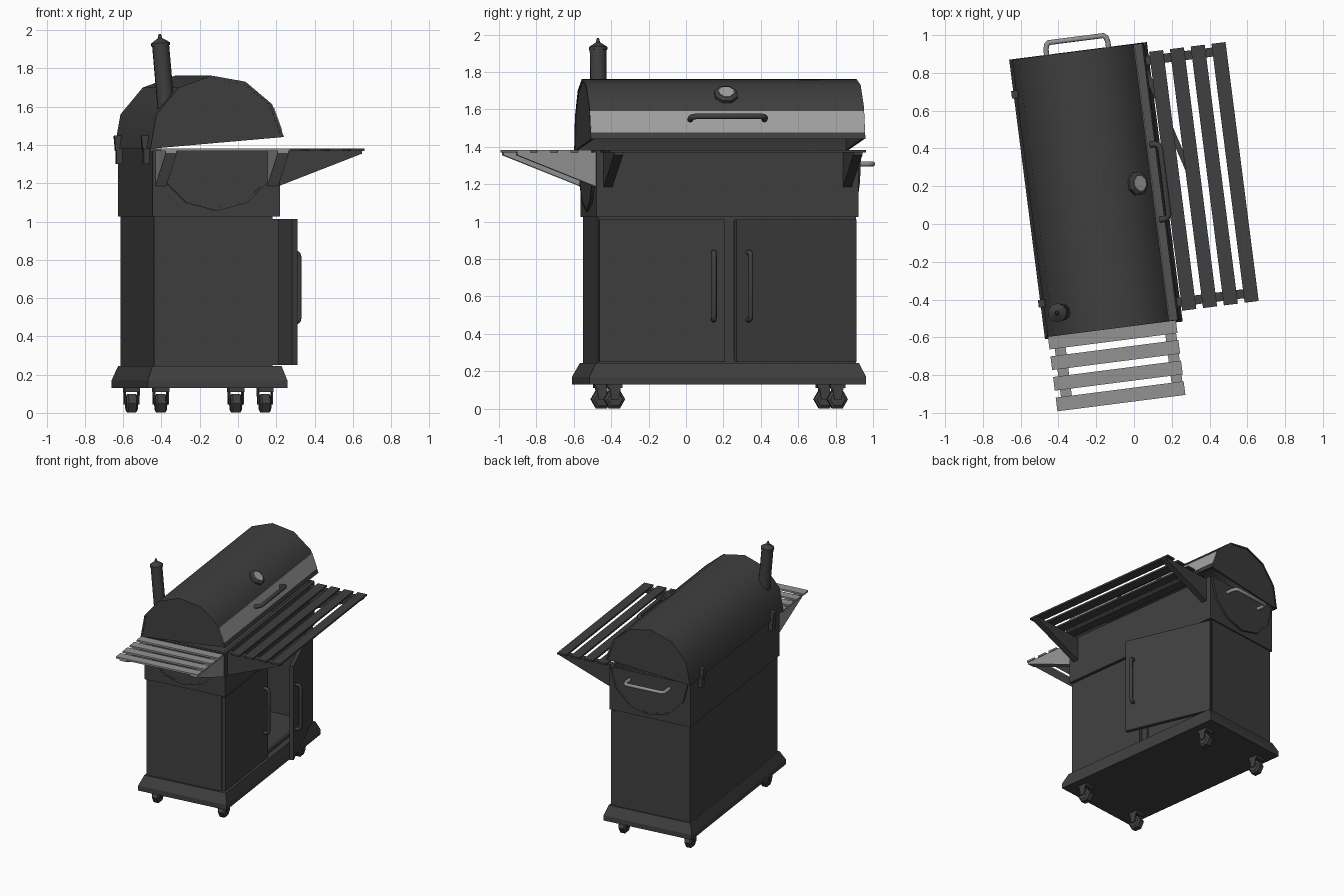
import bpy, bmesh, math
from mathutils import Matrix, Vector

if "Cube" in bpy.data.objects:
    bpy.data.objects.remove(bpy.data.objects["Cube"])

# Whole grill is turned a little on the ground
ROOT = Matrix.Rotation(math.radians(7.3), 4, 'Z')
ID = Matrix.Identity(4)


def about(point, deg, axis):
    p = Matrix.Translation(point)
    return p @ Matrix.Rotation(math.radians(deg), 4, axis) @ p.inverted()


LID = about((-0.53, 0, 1.38), -5, 'Y')       # lid stands slightly open
DOOR = about((0.15, 0.9, 0), 16, 'Z')        # far door stands ajar


def material(name, v):
    m = bpy.data.materials.new(name)
    m.diffuse_color = (v, v, v, 1)
    m.use_nodes = True
    m.node_tree.nodes["Principled BSDF"].inputs["Base Color"].default_value = m.diffuse_color
    return m


BLACK = material("charcoal_paint", 0.05)
STEEL = material("brushed_steel", 0.36)
GREY = material("grey_metal", 0.29)


def add_mesh(name, mesh, mat, M=ID, smooth=None):
    mesh.transform(ROOT @ M)
    mesh.materials.clear()
    mesh.materials.append(mat)
    ob = bpy.data.objects.new(name, mesh)
    bpy.context.collection.objects.link(ob)
    if smooth:
        bpy.ops.object.select_all(action='DESELECT')
        ob.select_set(True)
        bpy.context.view_layer.objects.active = ob
        bpy.ops.object.shade_smooth_by_angle(angle=math.radians(smooth))
    return ob


def add(name, bm, mat, M=ID, smooth=None):
    bmesh.ops.recalc_face_normals(bm, faces=bm.faces)
    mesh = bpy.data.meshes.new(name)
    bm.to_mesh(mesh)
    bm.free()
    return add_mesh(name, mesh, mat, M, smooth)


def loft(name, loops, mat, M=ID, smooth=None):
    bm = bmesh.new()
    rings = [[bm.verts.new(p) for p in loop] for loop in loops]
    for a, b in zip(rings, rings[1:]):
        for i in range(len(a)):
            j = (i + 1) % len(a)
            bm.faces.new((a[i], a[j], b[j], b[i]))
    bm.faces.new(rings[0])
    bm.faces.new(rings[-1])
    return add(name, bm, mat, M, smooth)


def rect(x0, x1, y0, y1, z):
    return [(x0, y0, z), (x1, y0, z), (x1, y1, z), (x0, y1, z)]


def box(name, x0, x1, y0, y1, z0, z1, mat=BLACK, M=ID):
    return loft(name, [rect(x0, x1, y0, y1, z0), rect(x0, x1, y0, y1, z1)], mat, M)


def prism_y(name, pts, y0, y1, mat=BLACK, M=ID, smooth=None):
    return loft(name, [[(x, y, z) for x, z in pts] for y in (y0, y1)], mat, M, smooth)


def prism_x(name, pts, x0, x1, mat=BLACK, M=ID):
    return loft(name, [[(x, y, z) for y, z in pts] for x in (x0, x1)], mat, M)


def turned(name, profile, n, mat, M, smooth=None):
    loops = [[(r * math.cos(2 * math.pi * (i + .5) / n), r * math.sin(2 * math.pi * (i + .5) / n), z)
              for i in range(n)] for r, z in profile]
    return loft(name, loops, mat, M, smooth)


def handle(name, base, along, out, mat=BLACK, M=ID, r=0.014):
    # Bent rod: two legs and a grip with softened corners
    b, a, o = Vector(base), Vector(along), Vector(out)
    c = bpy.data.curves.new(name, 'CURVE')
    c.dimensions = '3D'
    c.bevel_depth, c.bevel_resolution, c.use_fill_caps = r, 2, True
    path = [(-1, 0), (-1, .6), (-.96, .88), (-.88, 1), (.88, 1), (.96, .88), (1, .6), (1, 0)]
    s = c.splines.new('POLY')
    s.points.add(len(path) - 1)
    for p, (u, v) in zip(s.points, path):
        p.co = (*(b + a * u + o * v), 1)
    tmp = bpy.data.objects.new(name + "_path", c)
    bpy.context.collection.objects.link(tmp)
    mesh = bpy.data.meshes.new_from_object(tmp.evaluated_get(bpy.context.evaluated_depsgraph_get()))
    bpy.data.objects.remove(tmp)
    return add_mesh(name, mesh, mat, M, 50)


def arc(r, a0, a1):
    return [(-0.177 + r * math.cos(math.radians(a)), 1.38 + r * math.sin(math.radians(a)))
            for a in range(a0, a1 + 1, 30)]


# Casters
for x in (-0.458, 0.091):
    for y in (-0.398, 0.803):
        turn = Matrix.Translation((x, y, 0.05)) @ Matrix.Rotation(math.pi / 2, 4, 'Y')
        turned("caster_wheel", [(0.04, -0.03), (0.056, -0.02), (0.056, 0.02), (0.04, 0.03)], 6, BLACK,
               turn @ Matrix.Rotation(math.pi / 6 * 0, 4, 'Z'))
        for s in (-1, 1):
            prism_x("caster_fork", [(y - .018, .045), (y + .018, .045), (y + .03, .115), (y - .03, .115)],
                    x + s * .036 - .004, x + s * .036 + .004)
        box("caster_plate", x - .04, x + .04, y - .04, y + .04, .11, .132)

# Flared base
loft("base", [rect(-.545, .19, -.545, .947, .13), rect(-.545, .19, -.545, .947, .17),
              rect(-.515, .165, -.505, .91, .245)], BLACK)

# Hollow cabinet
box("cabinet_back", -.505, -.485, -.49, .9, .24, 1.03)
for y in (-.49, .88):
    box("cabinet_side", -.485, .1, y, y + .02, .24, 1.03)
    box("frame_stile", .1, .12, y, y + .02, .24, 1.03)
box("cabinet_floor", -.485, .1, -.47, .88, .24, .26)
box("frame_post", .1, .12, .17, .24, .24, 1.03)
for z in (.24, 1.0):
    box("frame_rail", .1, .12, -.47, .88, z, z + .03)

# Doors
box("near_door", .12, .15, -.485, .192, .25, 1.012)
handle("near_door_handle", (.15, .128, .655), (0, 0, .18), (.038, 0, 0))
box("far_door", .12, .15, .202, .9, .25, 1.012, BLACK, DOOR)
handle("far_door_handle", (.15, .268, .655), (0, 0, .18), (.038, 0, 0), BLACK, DOOR)

# Firebox: walls, floor and half barrel whose ends poke through
box("firebox_floor", -.515, .157, -.503, .91, 1.025, 1.04)
for x in (-.515, .142):
    box("firebox_long_wall", x, x + .015, -.503, .91, 1.03, 1.38)
for y in (-.503, .895):
    box("firebox_end_wall", -.5, .142, y, y + .015, 1.03, 1.38)
prism_y("barrel_bottom", arc(.325, 180, 360) + arc(.312, 180, 360)[::-1], -.518, .925, smooth=35)
for y in (-.516, .911):
    prism_y("barrel_end", arc(.32, 180, 360), y, y + .012)
handle("end_handle", (-.18, .92, 1.308), (.165, 0, 0), (0, .09, 0), GREY)

# Lid: arched shell, end plates, steel band
prism_y("lid", arc(.353, 0, 180) + arc(.34, 0, 180)[::-1], -.535, .945, BLACK, LID, 35)
for y in (-.53, .928):
    prism_y("lid_end", arc(.351, 0, 180), y, y + .012, BLACK, LID)
p0, p1 = [Vector(p) for p in arc(.353, 0, 30)]
nrm = Vector((math.cos(math.radians(15)), math.sin(math.radians(15)))) * .004
q0, q1 = p0.lerp(p1, .2), p0.lerp(p1, .87)
prism_y("lid_band", [q0 - nrm, q0 + nrm, q1 + nrm, q1 - nrm], -.533, .943, STEEL, LID)
handle("lid_handle", (.14, .205, 1.484), (0, .2, 0), (.062, 0, .015), BLACK, LID, .016)

# Thermometer on the lid
gauge = LID @ Matrix.Translation((-0.177 + .241, .21, 1.38 + .241)) @ Matrix.Rotation(math.radians(45), 4, 'Y')
turned("thermometer_bezel", [(.045, -.01), (.065, .002), (.065, .018), (.05, .026)], 8, BLACK, gauge)
turned("thermometer_face", [(.042, .024), (.042, .03)], 8, STEEL, gauge)

# Smokestack with cap
stack = LID @ Matrix.Translation((-.414, -.415, 1.38))
turned("smokestack", [(.045, .15), (.045, .535)], 12, BLACK, stack, 35)
turned("smokestack_cap", [(.05, .53), (.05, .545), (.012, .57), (.006, .592)], 12, BLACK, stack, 35)

# Hinges at the back
for y in (-.355, .76):
    box("hinge_lower", -.545, -.51, y - .025, y + .025, 1.3, 1.385)
    box("hinge_upper", -.55, -.515, y - .02, y + .02, 1.37, 1.45, BLACK, LID)

# Front shelf: slats and brackets
for i in range(4):
    x = .195 + i * .111
    box("front_shelf_slat", x, x + .075, -.488, .894, 1.368, 1.382)
for y in (-.464, .826):
    prism_y("front_shelf_bracket", [(.155, 1.185), (.155, 1.37), (.595, 1.37), (.595, 1.355)], y, y + .048)

# Side shelf: slats and brackets
for i in range(4):
    y = -.932 + i * .11
    box("side_shelf_slat", -.528, .155, y, y + .073, 1.368, 1.382, GREY)
for x in (-.5, .09):
    prism_x("side_shelf_bracket", [(-.5, 1.185), (-.5, 1.37), (-.928, 1.37), (-.928, 1.355)], x, x + .058, GREY)
